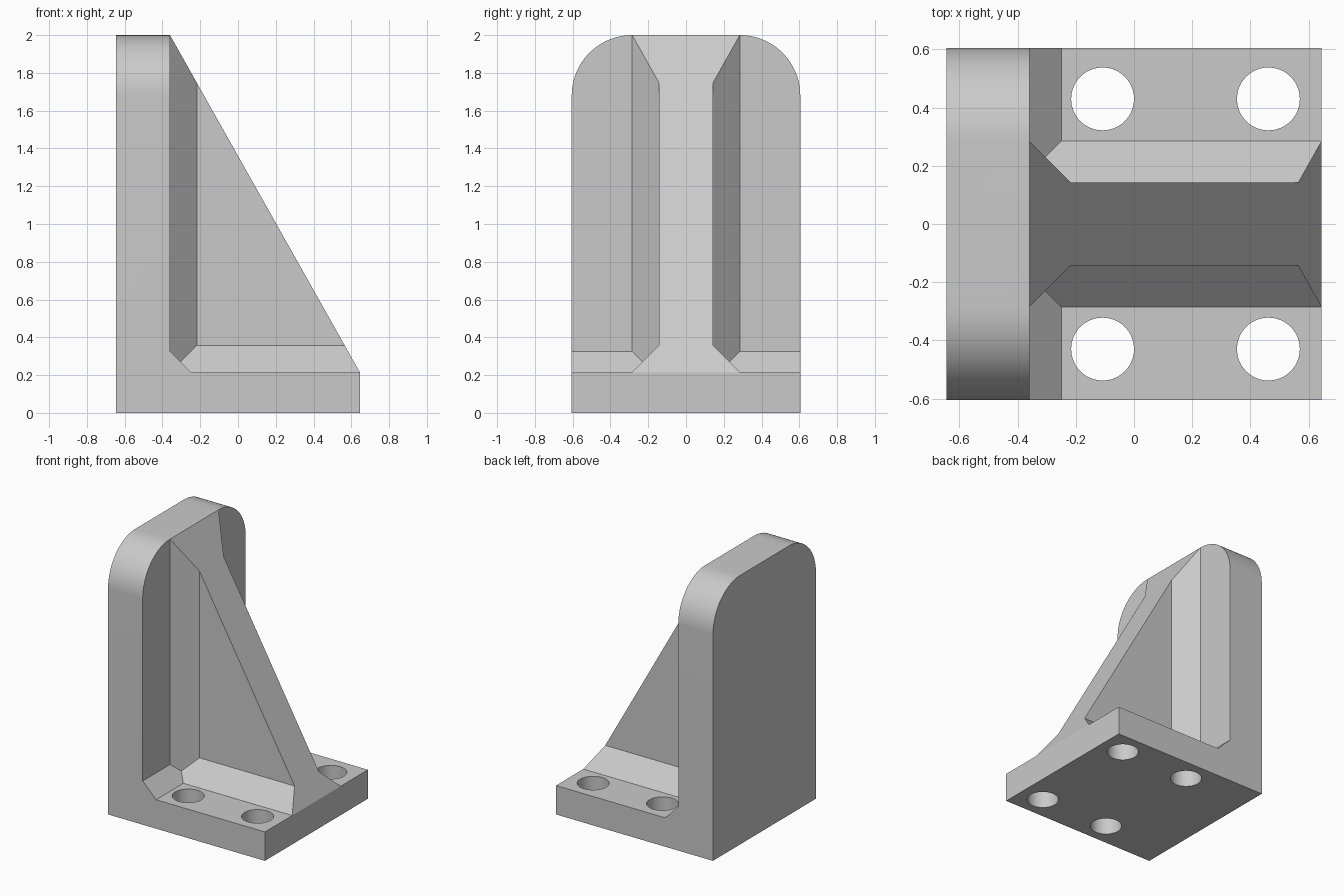
import bpy, bmesh, math
from mathutils import Vector

cube = bpy.data.objects.get("Cube")
if cube:
    bpy.data.objects.remove(cube, do_unlink=True)

# Main dimensions
LENGTH, WIDTH, HEIGHT = 1.29, 1.21, 2.0
X, Y = LENGTH / 2, WIDTH / 2
PLATE_X = -0.36       # face of the upright plate
BASE_Z = 0.215        # top of the base plate
RIB_Y = 0.142         # half thickness of the rib
RIB_CHAMFER = 0.143
PLATE_CHAMFER = 0.11
CORNER = 0.32         # radius of the upright's top corners
HOLE = 0.108

grey = bpy.data.materials.new("plain_grey")
grey.use_nodes = True
colour = (0.59, 0.59, 0.59, 1)
grey.diffuse_color = colour
grey.node_tree.nodes["Principled BSDF"].inputs["Base Color"].default_value = colour


def finish(name, bm):
    bm.normal_update()
    bmesh.ops.recalc_face_normals(bm, faces=bm.faces)
    mesh = bpy.data.meshes.new(name)
    bm.to_mesh(mesh)
    bm.free()
    mesh.materials.append(grey)
    obj = bpy.data.objects.new(name, mesh)
    bpy.context.collection.objects.link(obj)
    return obj


def prism(name, points, direction):
    """Extrude a closed outline along a direction."""
    bm = bmesh.new()
    face = bm.faces.new([bm.verts.new(p) for p in points])
    out = bmesh.ops.extrude_face_region(bm, geom=[face])
    moved = [v for v in out["geom"] if isinstance(v, bmesh.types.BMVert)]
    bmesh.ops.translate(bm, verts=moved, vec=direction)
    return finish(name, bm)


def combine(obj, cutter, operation):
    mod = obj.modifiers.new(cutter.name, "BOOLEAN")
    mod.operation, mod.solver, mod.object = operation, "EXACT", cutter
    bpy.context.view_layer.objects.active = obj
    bpy.ops.object.modifier_apply(modifier=mod.name)
    bpy.data.objects.remove(cutter, do_unlink=True)


def cut_away(bm, point, normal):
    """Remove everything behind a plane and return the cut edges."""
    cut = bmesh.ops.bisect_plane(bm, geom=bm.verts[:] + bm.edges[:] + bm.faces[:],
                                 plane_co=point, plane_no=normal, clear_inner=True)
    return [e for e in cut["geom_cut"] if isinstance(e, bmesh.types.BMEdge)]


def pocket():
    """Space beside the rib, with its three inner edges chamfered."""
    low = Vector((PLATE_X, RIB_Y, BASE_Z))
    bm = bmesh.new()
    bmesh.ops.create_cube(bm, size=3)
    bmesh.ops.translate(bm, verts=bm.verts, vec=low + Vector((1.5, 1.5, 1.5)))
    for normal, size in (((1, 1, 0), RIB_CHAMFER), ((0, 1, 1), RIB_CHAMFER),
                         ((1, 0, 1), PLATE_CHAMFER)):
        n = Vector(normal)
        edges = cut_away(bm, low + n * size / 2, n)
        bmesh.ops.holes_fill(bm, edges=edges, sides=0)
    return finish("pocket_cutter", bm)


# Bracket body: base, upright and sloping rib as one side profile
side_profile = [(-X, 0), (X, 0), (X, BASE_Z), (PLATE_X, HEIGHT), (-X, HEIGHT)]
bracket = prism("angle_bracket", [(x, -Y, z) for x, z in side_profile], (0, WIDTH, 0))

# Pocket beside the rib
combine(bracket, pocket(), "DIFFERENCE")

# Rounded top corners of the upright
arc = [(Y - CORNER + CORNER * math.cos(a), HEIGHT - CORNER + CORNER * math.sin(a))
       for a in (math.pi / 2 * i / 24 for i in range(25))]
outline = [(-Y, -1), (Y, -1)] + arc + [(-y, z) for y, z in reversed(arc)]
combine(bracket, prism("corner_shape", [(-1, y, z) for y, z in outline], (2, 0, 0)),
        "INTERSECT")

# Bolt holes
for x in (-0.108, 0.462):
    ring = [(x + HOLE * math.cos(a), 0.43 + HOLE * math.sin(a), -0.1)
            for a in (math.tau * i / 64 for i in range(64))]
    combine(bracket, prism("hole_cutter", ring, (0, 0, 0.6)), "DIFFERENCE")

# Keep the finished half and mirror it across the middle of the rib
half = bmesh.new()
half.from_mesh(bracket.data)
cut_away(half, (0, 0, 0), (0, 1, 0))
half.to_mesh(bracket.data)
half.free()
mirror = bracket.modifiers.new("mirror", "MIRROR")
mirror.use_axis = (False, True, False)
bpy.context.view_layer.objects.active = bracket
bpy.ops.object.modifier_apply(modifier=mirror.name)

# Smooth curved faces, crisp edges
bpy.ops.object.select_all(action="DESELECT")
bracket.select_set(True)
bpy.ops.object.shade_smooth_by_angle(angle=math.radians(20))
